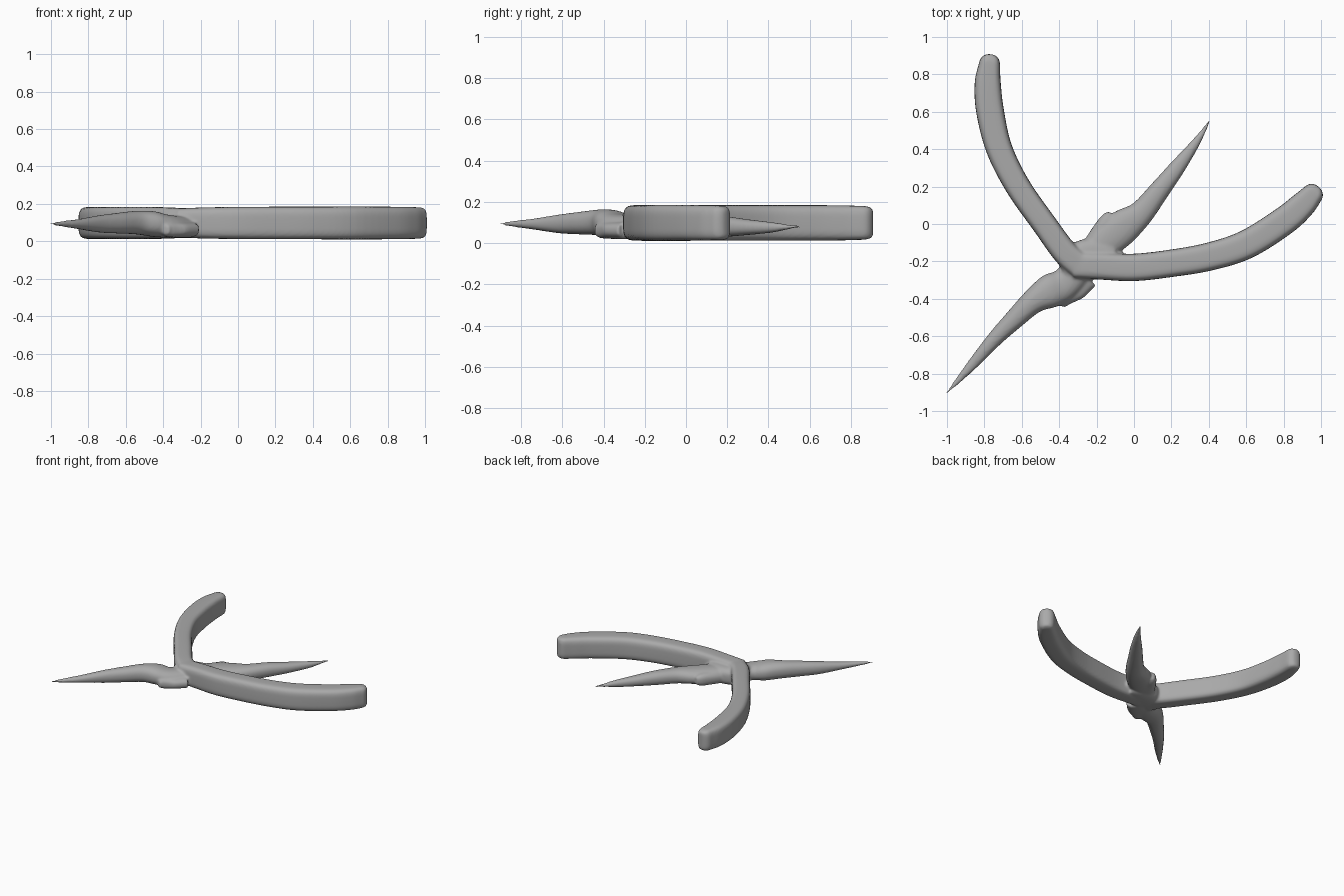
import bpy, bmesh, math
from mathutils import Vector

grey = bpy.data.materials.new("matte_grey")
grey.diffuse_color = (0.40, 0.40, 0.40, 1)


def spline(rows, steps=6):
    """Catmull-Rom through rows of numbers."""
    v = [Vector(r) for r in rows]
    v = [2 * v[0] - v[1]] + v + [2 * v[-1] - v[-2]]
    out = []
    for i in range(1, len(v) - 2):
        a, b, c, d = v[i - 1:i + 3]
        for k in range(steps):
            t = k / steps
            out.append(0.5 * (2 * b + (c - a) * t + (2 * a - 5 * b + 4 * c - d) * t * t
                              + (3 * b - a - 3 * c + d) * t ** 3))
    return out + [v[-2]]


def sweep(bm, path, power, sides=32):
    """Sweep a superellipse; each station is x, y, z, half width, half height."""
    st = [Vector(s) for s in path]
    rings = []
    for i, s in enumerate(st):
        d = st[min(i + 1, len(st) - 1)] - st[max(i - 1, 0)]
        side = Vector((-d[1], d[0], 0)).normalized()
        ring = []
        for k in range(sides):
            a = 2 * math.pi * k / sides
            c, n = math.cos(a), math.sin(a)
            u = math.copysign(abs(c) ** (2 / power), c) * max(s[3], 0.004)
            w = math.copysign(abs(n) ** (2 / power), n) * max(s[4], 0.004)
            ring.append(bm.verts.new(Vector(s[:3]) + side * u + Vector((0, 0, w))))
        rings.append(ring)
    for p, q in zip(rings, rings[1:]):
        for k in range(sides):
            j = (k + 1) % sides
            bm.faces.new((p[k], p[j], q[j], q[k]))
    bm.faces.new(rings[0][::-1])
    bm.faces.new(rings[-1])


def rounded_arm(rows):
    """Arm stations with a domed end cap added."""
    path = spline([(x, y, 0.098, w, h) for x, y, w, h in rows])
    e, d = path[-1], path[-1] - path[-2]
    d = Vector((d[0], d[1])).normalized()
    for t in (20, 40, 60, 75, 86):
        r = math.radians(t)
        o = d * 0.05 * math.sin(r)
        path.append(Vector((e[0] + o.x, e[1] + o.y, e[2], e[3] * (0.12 + 0.88 * math.cos(r)),
                            e[4] * (0.72 + 0.28 * math.cos(r)))))
    return path


bm = bmesh.new()

# Two curved limbs with a tall rounded-box section
sweep(bm, rounded_arm([(-0.32, -0.22, .07, .078), (-0.18, -0.225, .072, .083), (0, -0.232, .073, .086),
                       (0.2, -0.21, .073, .087), (0.4, -0.175, .075, .087), (0.6, -0.11, .077, .088),
                       (0.8, 0.015, .076, .087), (0.90, 0.10, .07, .086), (0.955, 0.16, .058, .084)]), 4)
sweep(bm, rounded_arm([(-0.28, -0.23, .07, .078), (-0.37, -0.15, .068, .083), (-0.48, 0, .066, .086),
                       (-0.62, 0.2, .067, .086), (-0.72, 0.4, .07, .086), (-0.769, 0.6, .074, .086),
                       (-0.782, 0.75, .07, .085), (-0.772, 0.858, .056, .082)]), 4)

# Long tapered spike at the front left
sweep(bm, spline([(-0.28, -0.22, .08, .08, .055), (-0.37, -0.32, .08, .085, .06),
                  (-0.45, -0.36, .092, .09, .068), (-0.54, -0.415, .1, .066, .063),
                  (-0.64, -0.51, .097, .053, .055), (-0.74, -0.61, .093, .042, .046),
                  (-0.85, -0.735, .092, .03, .027), (-0.93, -0.825, .093, .018, .016),
                  (-1.003, -0.905, .094, .005, .005)]), 2.3)

# Tapered spike at the back right
sweep(bm, spline([(-0.24, -0.18, .085, .07, .06), (-0.14, -0.08, .085, .095, .058),
                  (-0.05, -0.01, .082, .092, .056), (0.04, 0.06, .08, .068, .054),
                  (0.14, 0.185, .08, .054, .05), (0.23, 0.3, .077, .043, .038),
                  (0.32, 0.42, .076, .026, .025), (0.37, 0.495, .078, .014, .012),
                  (0.405, 0.555, .08, .005, .005)]), 2.3)

# Hub web and the low lobes beside it
sweep(bm, spline([(-0.38, -0.25, .08, .055, .06), (-0.28, -0.19, .085, .1, .068),
                  (-0.17, -0.18, .085, .10, .068), (-0.1, -0.18, .085, .06, .06)]), 3)
sweep(bm, spline([(-0.27, -0.27, .062, .09, .044), (-0.34, -0.35, .062, .08, .042),
                  (-0.375, -0.41, .062, .04, .038), (-0.385, -0.44, .062, .018, .025)]), 2.5)
sweep(bm, spline([(-0.2, -0.13, .075, .08, .05), (-0.165, -0.04, .08, .06, .05),
                  (-0.14, 0.025, .08, .04, .045), (-0.125, 0.06, .08, .018, .028)]), 2.5)

bmesh.ops.recalc_face_normals(bm, faces=bm.faces)
me = bpy.data.meshes.new("curved_limbs_and_spikes")
bm.to_mesh(me)
bm.free()
me.materials.append(grey)
ob = bpy.data.objects.new("curved_limbs_and_spikes", me)
bpy.context.collection.objects.link(ob)

# Fuse the parts and soften the joints
fuse = ob.modifiers.new("fuse", 'REMESH')
fuse.mode = 'VOXEL'
fuse.voxel_size = 0.0085
fuse.use_smooth_shade = True
soft = ob.modifiers.new("soften", 'SMOOTH')
soft.factor = 0.5
soft.iterations = 6
